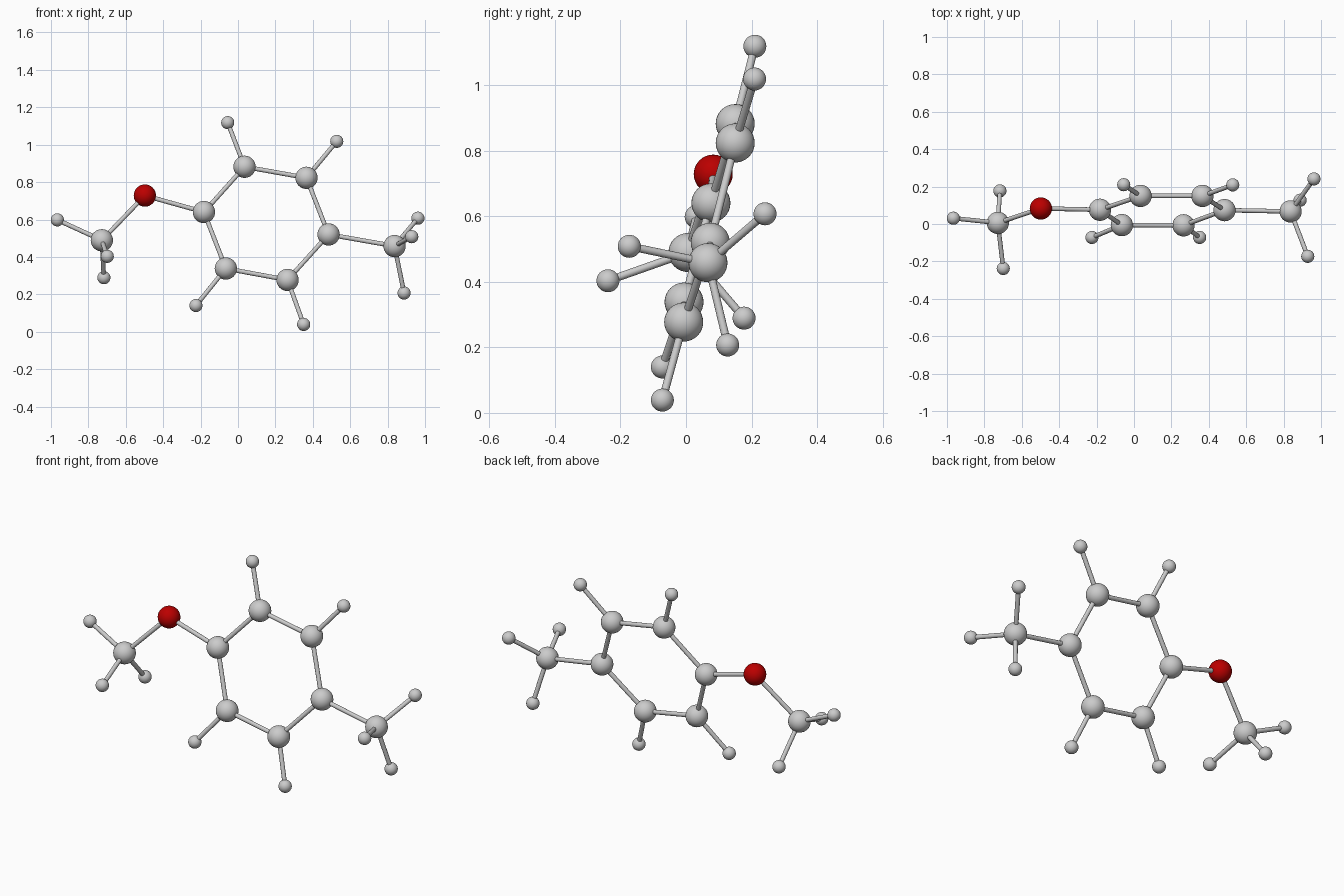
import bpy
from mathutils import Vector

if "Cube" in bpy.data.objects:
    bpy.data.objects.remove(bpy.data.objects["Cube"])

CARBON_R, HYDROGEN_R, BOND_R = 0.0595, 0.035, 0.012

red = bpy.data.materials.new("oxygen_red")
red.diffuse_color = (0.5, 0.0, 0.0, 1)
red.use_nodes = True
red.node_tree.nodes["Principled BSDF"].inputs["Base Color"].default_value = red.diffuse_color


def smooth(obj, name):
    obj.name = name
    bpy.ops.object.shade_smooth_by_angle()
    return obj


def atom(name, pos, radius):
    bpy.ops.mesh.primitive_uv_sphere_add(segments=32, ring_count=16, radius=radius, location=pos)
    return smooth(bpy.context.object, name)


def bond(name, a, b):
    d = b - a
    bpy.ops.mesh.primitive_cylinder_add(vertices=16, radius=BOND_R, depth=d.length, location=(a + b) / 2)
    obj = bpy.context.object
    obj.rotation_euler = d.to_track_quat('Z', 'Y').to_euler()
    return smooth(obj, name)


# Tilted six-carbon ring
ring = [Vector(p) for p in (
    (-0.182, 0.076, 0.640), (0.035, 0.150, 0.882), (0.366, 0.150, 0.823),
    (0.484, 0.074, 0.520), (0.265, -0.007, 0.277), (-0.065, -0.006, 0.338))]
for i, p in enumerate(ring):
    atom(f"ring_carbon_{i + 1}", p, CARBON_R)
    bond(f"ring_bond_{i + 1}", p, ring[(i + 1) % 6])

# Oxygen bridge and the two end carbons
oxygen = Vector((-0.498, 0.083, 0.728))
left_carbon = Vector((-0.728, 0.006, 0.489))
right_carbon = Vector((0.837, 0.067, 0.458))
atom("oxygen", oxygen, CARBON_R).data.materials.append(red)
atom("left_end_carbon", left_carbon, CARBON_R)
atom("right_end_carbon", right_carbon, CARBON_R)
bond("ring_oxygen_bond", ring[0], oxygen)
bond("oxygen_carbon_bond", oxygen, left_carbon)
bond("ring_end_bond", ring[3], right_carbon)

# Hydrogens with the carbon each hangs from
hydrogens = [
    (ring[1], (-0.055, 0.210, 1.118)), (ring[2], (0.528, 0.209, 1.018)),
    (ring[4], (0.351, -0.072, 0.039)), (ring[5], (-0.225, -0.072, 0.140)),
    (left_carbon, (-0.966, 0.031, 0.598)), (left_carbon, (-0.717, 0.177, 0.289)),
    (left_carbon, (-0.699, -0.238, 0.403)), (right_carbon, (0.962, 0.241, 0.607)),
    (right_carbon, (0.929, -0.173, 0.508)), (right_carbon, (0.888, 0.127, 0.207))]
for i, (c, p) in enumerate(hydrogens):
    p = Vector(p)
    atom(f"hydrogen_{i + 1}", p, HYDROGEN_R)
    bond(f"hydrogen_bond_{i + 1}", c, p)
